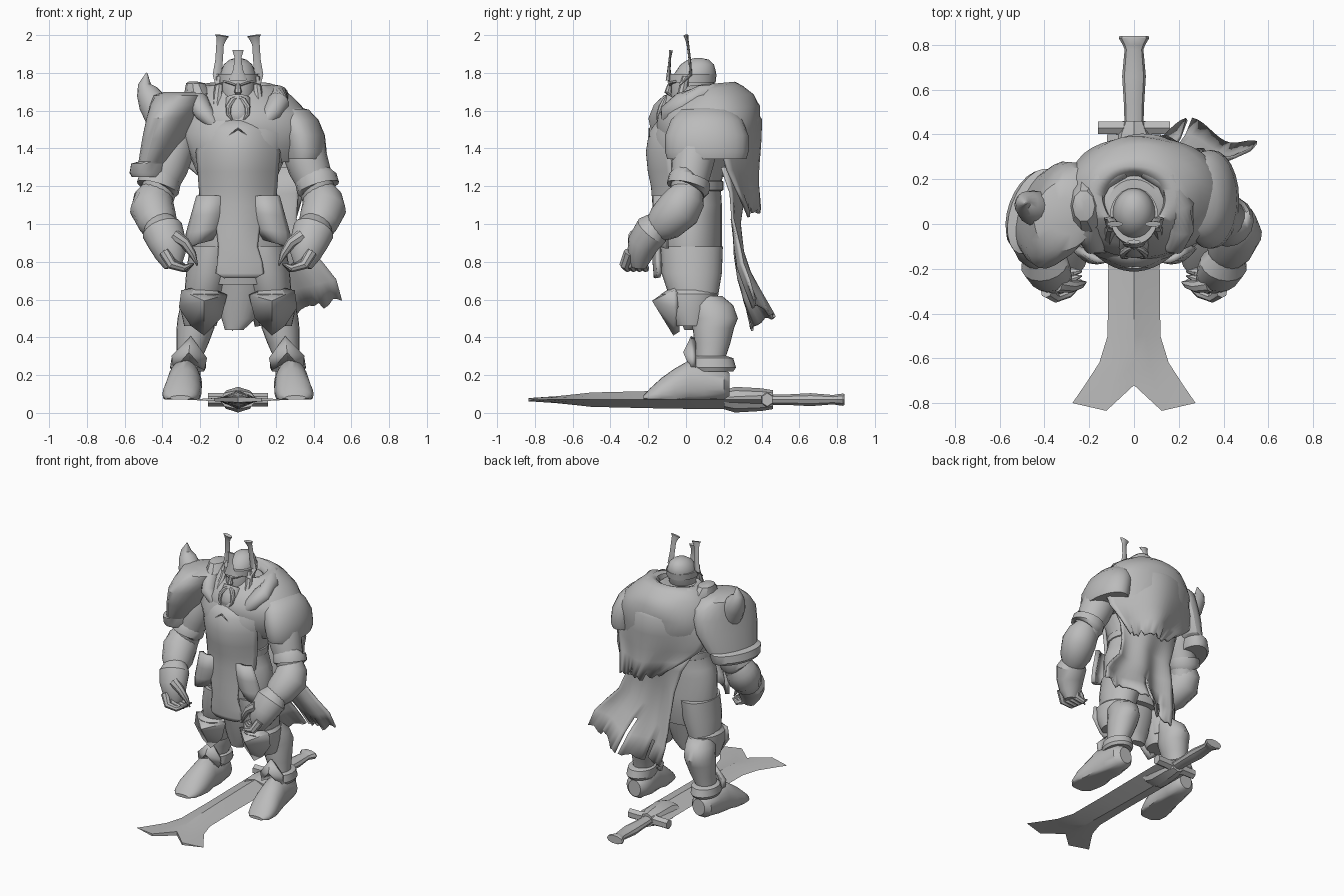
import bpy, bmesh, math, random
from mathutils import Vector, Matrix

random.seed(4)
steel = bpy.data.materials.new("plain grey")
steel.diffuse_color = (0.5, 0.5, 0.5, 1)


def finish(name, bm, angle=40, solid=0.0):
    bmesh.ops.recalc_face_normals(bm, faces=bm.faces)
    me = bpy.data.meshes.new(name)
    bm.to_mesh(me)
    bm.free()
    ob = bpy.data.objects.new(name, me)
    bpy.context.collection.objects.link(ob)
    me.materials.append(steel)
    if solid:
        m = ob.modifiers.new("thickness", 'SOLIDIFY')
        m.thickness, m.offset = solid, 0
    bpy.ops.object.select_all(action='DESELECT')
    ob.select_set(True)
    bpy.context.view_layer.objects.active = ob
    bpy.ops.object.shade_smooth_by_angle(angle=math.radians(angle))
    return ob


def skin(bm, rings, closed=True, caps=True):
    for a, b in zip(rings, rings[1:]):
        n = len(a)
        for i in range(n if closed else n - 1):
            j = (i + 1) % n
            bm.faces.new((a[i], a[j], b[j], b[i]))
    if caps:
        bm.faces.new(rings[0])
        bm.faces.new(rings[-1])


# Stack of elliptical rings: (height, cx, c2, rx, r2) along Z or Y
def loft(name, rows, axis='Z', n=24, lump=0.0, tilt=0.0, floor=None, angle=40):
    bm, rings = bmesh.new(), []
    for k, (t, cx, c2, rx, r2) in enumerate(rows):
        ring = []
        for i in range(n):
            a = math.tau * i / n
            g = 1 + lump * (math.sin(5 * a + 1.7 * k) + 0.6 * math.sin(8 * a - 2.3 * k))
            x, w = cx + rx * g * math.cos(a), c2 + r2 * g * math.sin(a)
            p = (x, w, t + tilt * w) if axis == 'Z' else (x, t, w if floor is None else max(w, floor))
            ring.append(bm.verts.new(p))
        rings.append(ring)
    skin(bm, rings)
    return finish(name, bm, angle)


# Round tube through (x, y, z, radius) points
def tube(name, pts, n=16, flat=1.0, angle=40):
    bm, rings = bmesh.new(), []
    ps = [Vector(p[:3]) for p in pts]
    for i, p in enumerate(ps):
        d = (ps[min(i + 1, len(ps) - 1)] - ps[max(i - 1, 0)]).normalized()
        side = Vector((0, 1, 0)).cross(d)
        side = side.normalized() if side.length > 0.05 else Vector((1, 0, 0))
        up = d.cross(side)
        r = pts[i][3]
        rings.append([bm.verts.new(p + side * r * math.cos(math.tau * k / n)
                                   + up * r * flat * math.sin(math.tau * k / n)) for k in range(n)])
    skin(bm, rings)
    return finish(name, bm, angle)


# Hanging cloth or curved plate: rows of (z, cx, half width, y, bow)
def sheet(name, rows, nu=20, solid=0.015, fold=0.0, ragged=0.0, slope=0.0, holes=()):
    bm, rings = bmesh.new(), []
    last = len(rows) - 1
    for k, (z, cx, hw, y, bow) in enumerate(rows):
        ring = []
        for i in range(nu + 1):
            u = 2 * i / nu - 1
            f = fold * (k / last) * math.sin(5.5 * u + 0.3 * k)
            dz = slope * u * (k / last) + (random.uniform(-ragged, ragged) if k == last else 0)
            ring.append(bm.verts.new((cx + hw * u, y + bow * u * u + f, z + dz)))
        rings.append(ring)
    skin(bm, rings, closed=False, caps=False)
    bm.faces.ensure_lookup_table()
    bmesh.ops.delete(bm, geom=[bm.faces[h] for h in holes], context='FACES')
    return finish(name, bm, 50, solid)


# Ridged plate: XZ outline at depth y, fanned to a raised centre
def crest(name, outline, y, apex, solid=0.03):
    bm = bmesh.new()
    vs = [bm.verts.new((x, y, z)) for x, z in outline]
    c = bm.verts.new(apex)
    for a, b in zip(vs, vs[1:] + vs[:1]):
        bm.faces.new((a, b, c))
    return finish(name, bm, 30, solid)


# Body and tabard
loft("torso", [(.68, 0, .03, .2, .13), (.82, 0, .03, .25, .16), (.9, 0, .02, .25, .17), (1.05, 0, .02, .245, .17),
               (1.1, 0, .02, .225, .17), (1.18, 0, .02, .2, .165), (1.23, 0, .02, .2, .17), (1.35, 0, .02, .25, .2),
               (1.48, 0, .04, .3, .22), (1.6, 0, .08, .26, .2), (1.7, 0, .08, .12, .12)])
loft("belt", [(1.17, 0, .02, .19, .16), (1.18, 0, .02, .207, .178), (1.225, 0, .02, .207, .178), (1.235, 0, .02, .19, .16)])
sheet("breastplate_tabard", [(1.57, 0, .16, -.12, .08), (1.48, 0, .19, -.185, .1), (1.38, 0, .215, -.2, .12),
                             (1.28, 0, .205, -.19, .12), (1.2, 0, .2, -.173, .11), (1.1, 0, .19, -.165, .1),
                             (.98, 0, .11, -.165, .02), (.88, 0, .1, -.165, .02), (.8, .01, .115, -.165, .02),
                             (.74, .01, .125, -.16, .02), (.715, .01, .08, -.158, .01)], solid=.025)
crest("chest_chevron", [(-.06, 1.46), (0, 1.5), (.06, 1.46), (0, 1.51)], -.193, (0, -.197, 1.505), .006)
loft("under_cloth", [(.44, -.02, .02, .05, .03), (.5, 0, .02, .09, .05), (.65, 0, .02, .13, .09), (.78, 0, .02, .16, .12)], lump=.03)

# Fur mantle around the neck, draped further over the left shoulder
loft("fur_mantle", [(1.33, .06, .15, .32, .22), (1.42, .05, .13, .36, .255), (1.51, .04, .12, .365, .275),
                    (1.59, .03, .12, .33, .27), (1.655, .015, .13, .28, .225), (1.705, .005, .13, .23, .17),
                    (1.73, 0, .12, .18, .14), (1.72, 0, .11, .14, .125), (1.62, 0, .1, .12, .1)],
     n=48, lump=.014, tilt=.09, angle=60)
for s, n in ((1, "left"), (-1, "right")):
    tube(n + "_fur_roll", [(s * .13, -.1, 1.53, .03), (s * .18, -.09, 1.59, .05), (s * .21, -.02, 1.64, .06),
                           (s * .21, .08, 1.675, .06), (s * .15, .2, 1.69, .055), (s * .05, .25, 1.69, .045)], angle=60)

# Shoulder armour
loft("left_shoulder_pad", [(1.345, .35, .11, .112, .21), (1.38, .35, .11, .12, .22), (1.47, .335, .11, .125, .22),
                           (1.55, .305, .11, .122, .19), (1.605, .275, .11, .1, .14), (1.63, .25, .11, .03, .05)])
pauldron = [loft("right_pauldron", [(1.25, -.45, .04, .1, .18), (1.27, -.452, .04, .11, .19), (1.32, -.445, .04, .105, .2),
                                    (1.33, -.42, .05, .09, .2), (1.45, -.375, .06, .115, .24), (1.56, -.34, .06, .125, .25),
                                    (1.63, -.32, .07, .135, .22), (1.68, -.31, .07, .135, .16), (1.7, -.3, .07, .09, .08)], angle=30),
            tube("pauldron_spike", [(-.4, .05, 1.54, .08), (-.455, .055, 1.64, .078), (-.49, .06, 1.7, .058),
                                    (-.505, .06, 1.74, .034), (-.492, .06, 1.8, .004)])]
pivot = Vector((-.4, .05, 0))
turn = Matrix.Translation(pivot) @ Matrix.Rotation(math.radians(-20), 4, 'Z') @ Matrix.Translation(-pivot)
for ob in pauldron:
    ob.data.transform(turn)
# Raised inner corner of the pauldron
loft("pauldron_collar", [(1.6, -.22, .08, .08, .16), (1.69, -.21, .08, .075, .12), (1.745, -.225, .08, .05, .07),
                         (1.755, -.24, .08, .02, .03)], n=10, angle=30)

# Head, face and beard
loft("head", [(1.56, 0, .03, .05, .06), (1.62, 0, .01, .08, .085), (1.68, 0, .025, .09, .105), (1.74, 0, .035, .094, .115),
              (1.8, 0, .05, .094, .11), (1.845, 0, .06, .075, .088), (1.87, 0, .065, .045, .055), (1.88, 0, .065, .01, .012)])
tube("nose", [(0, -.075, 1.755, .01), (0, -.088, 1.73, .013), (0, -.095, 1.7, .02), (0, -.08, 1.685, .012)], n=8)
tube("beard", [(0, -.06, 1.665, .065), (0, -.09, 1.61, .072), (0, -.11, 1.57, .066), (0, -.12, 1.54, .045),
               (0, -.125, 1.525, .015)], flat=.7)
for s, n in ((1, "left"), (-1, "right")):
    tube(n + "_brow", [(s * .01, -.082, 1.74, .012), (s * .04, -.078, 1.752, .013), (s * .075, -.047, 1.76, .01)], n=8)
    tube(n + "_moustache", [(0, -.095, 1.67, .012), (s * .03, -.11, 1.655, .016), (s * .05, -.13, 1.62, .016),
                            (s * .05, -.145, 1.58, .012), (s * .03, -.15, 1.55, .005)], n=8)
    tube(n + "_cheek_guard", [(s * .095, .0, 1.78, .02), (s * .105, -.02, 1.69, .025), (s * .11, -.06, 1.63, .025),
                              (s * .1, -.1, 1.57, .02), (s * .075, -.12, 1.54, .006)], n=8)
    # Crown horns
    tube(n + "_crown_horn", [(s * .1, -.03, 1.74, .02), (s * .11, .025, 1.79, .024), (s * .1, .02, 1.87, .02),
                             (s * .095, .01, 1.95, .02), (s * .088, .004, 1.98, .026), (s * .085, .0, 1.998, .038)], n=8, flat=.35)
loft("crown_band", [(1.755, 0, .03, .1, .12), (1.75, 0, .03, .106, .127), (1.795, 0, .035, .108, .127),
                    (1.795, 0, .035, .097, .115)], angle=30)
tube("crown_centre_spike", [(0, -.09, 1.76, .05), (0, -.09, 1.82, .025), (0, -.085, 1.88, .018), (0, -.08, 1.92, .03)], n=8, flat=.35)

for s, n in ((1, "left"), (-1, "right")):
    # Arms and gauntlets
    tube(n + "_upper_arm", [(s * .31, .08, 1.52, .1), (s * .345, .05, 1.4, .115), (s * .375, .03, 1.3, .11),
                            (s * .415, .015, 1.2, .095), (s * .43, .0, 1.1, .08)])
    tube(n + "_arm_cuff", [(s * .41, .025, 1.245, .095), (s * .412, .02, 1.24, .112), (s * .425, .01, 1.19, .115),
                           (s * .43, .005, 1.18, .1)])
    tube(n + "_vambrace", [(s * .43, .02, 1.19, .075), (s * .445, .0, 1.14, .105), (s * .455, -.035, 1.08, .118),
                           (s * .425, -.11, 1.01, .105), (s * .41, -.15, .975, .08)])
    tube(n + "_glove", [(s * .42, -.13, 1.02, .07), (s * .4, -.18, .965, .11), (s * .375, -.225, .9, .1),
                        (s * .355, -.245, .83, .08), (s * .345, -.25, .77, .045)], flat=.85, angle=30)
    for i in range(4):
        o = .032 * i
        tube(n + "_finger_%d" % (i + 1), [(s * (.39 - o * .4), -.3 + o, .85, .03), (s * (.35 - o * .3), -.325 + o, .785, .027),
                                          (s * (.29 - o * .2), -.31 + o, .765, .02), (s * .235, -.27 + o * .6, .79, .005)], n=8)
    tube(n + "_thumb", [(s * .34, -.27, .94, .035), (s * .28, -.28, .9, .028), (s * .24, -.27, .84, .02), (s * .215, -.26, .78, .004)], n=8)

    # Hip plates curving round the side
    sheet(n + "_hip_plate", [(1.15, s * .145, .065, -.16, .03), (1.05, s * .16, .08, -.165, .05),
                             (.97, s * .175, .09, -.165, .06), (.9, s * .2, .07, -.15, .05)], nu=8, solid=.03, slope=-.03 * s)

    # Legs
    loft(n + "_thigh", [(.52, s * .19, .06, .085, .1), (.62, s * .18, .04, .105, .13), (.74, s * .155, .03, .12, .16),
                        (.88, s * .135, .03, .12, .165)])
    crest(n + "_knee_plate", [(s * x, z) for x, z in ((.07, .62), (.1, .51), (.18, .42), (.24, .47), (.3, .56), (.29, .64), (.18, .66))],
          -.05, (s * .18, -.16, .59), .04)
    loft(n + "_knee_cuff", [(.46, s * .2, .03, .085, .085), (.55, s * .195, .02, .11, .13), (.63, s * .185, .02, .118, .15),
                            (.65, s * .185, .02, .1, .12)], angle=30)
    loft(n + "_shin", [(.16, s * .265, .12, .065, .075), (.28, s * .26, .13, .065, .075), (.37, s * .24, .14, .085, .095),
                       (.45, s * .225, .145, .1, .11), (.5, s * .22, .155, .1, .12), (.57, s * .21, .13, .095, .12),
                       (.62, s * .19, .1, .08, .09)])
    loft(n + "_ankle_cuff", [(.22, s * .265, .14, .085, .11), (.24, s * .265, .14, .095, .125), (.29, s * .262, .14, .09, .11),
                             (.3, s * .26, .13, .07, .09)], angle=30)
    crest(n + "_shin_plate", [(s * x, z) for x, z in ((.17, .29), (.25, .4), (.345, .3), (.34, .23), (.26, .28), (.18, .23))],
          .04, (s * .26, .0, .32))
    loft(n + "_boot", [(.23, s * .265, .15, .05, .06), (.2, s * .27, .15, .08, .085), (.1, s * .275, .15, .085, .11),
                       (.02, s * .285, .15, .09, .13), (-.06, s * .29, .12, .098, .115), (-.13, s * .3, .1, .1, .085),
                       (-.19, s * .305, .085, .085, .045), (-.225, s * .305, .08, .055, .012)], axis='Y', floor=.07)

# Torn cape in two layers, trailing to one side
sheet("upper_cape", [(1.64, .02, .27, .34, -.12), (1.55, .03, .35, .395, -.22), (1.42, .04, .38, .385, -.2),
                     (1.3, .06, .34, .37, -.15), (1.2, .09, .26, .365, -.1), (1.08, .13, .18, .37, -.05)],
      fold=.02, ragged=.03, slope=-.03)
sheet("lower_cape", [(1.3, .06, .28, .33, -.14), (1.15, .09, .23, .3, -.06), (1, .11, .2, .27, -.02), (.85, .14, .22, .28, 0),
                     (.74, .19, .26, .31, -.02), (.64, .23, .29, .36, -.05), (.52, .26, .29, .43, -.1)],
      nu=24, fold=.04, ragged=.02, slope=.08, holes=(107, 124, 131))

# Greatsword lying flat: cross-sections of (edge y, mid y, ridge y, half width, half thickness)
prof = [(-.8, -.835, -.72, .275, .015), (-.72, -.73, -.69, .22, .018), (-.62, -.62, -.62, .155, .025),
        (-.5, -.5, -.5, .118, .038), (-.2, -.2, -.2, .115, .045), (.1, .1, .1, .118, .05), (.4, .4, .4, .12, .05)]
bm, rings = bmesh.new(), []
for ye, ym, yr, w, h in prof:
    pts = [(-w, ye, 0), (-w * .45, ym, h * .55), (0, yr, h), (w * .45, ym, h * .55),
           (w, ye, 0), (w * .45, ym, -h * .55), (0, yr, -h), (-w * .45, ym, -h * .55)]
    rings.append([bm.verts.new((x, y, z + .07)) for x, y, z in pts])
skin(bm, rings, caps=False)
for r in (rings[0], rings[-1]):
    for f in ((0, 1, 7), (1, 2, 6, 7), (2, 3, 5, 6), (3, 4, 5)):
        bm.faces.new([r[i] for i in f])
finish("sword_blade", bm, 25)
loft("sword_collar", [(.2, 0, .07, .1, .05), (.26, 0, .07, .09, .068), (.4, 0, .07, .08, .06), (.46, 0, .07, .05, .05)],
     axis='Y', n=8, angle=25)
for s, n in ((1, "left"), (-1, "right")):
    tube(n + "_sword_guard", [(0, .425, .07, .045), (s * .08, .43, .07, .036), (s * .16, .43, .07, .036)], n=6, flat=.9, angle=25)
loft("sword_grip", [(.44, 0, .07, .042, .03), (.55, 0, .07, .046, .03), (.66, 0, .07, .053, .036), (.78, 0, .07, .042, .026),
                    (.8, 0, .07, .05, .03), (.83, 0, .07, .068, .034), (.84, 0, .07, .065, .03)], axis='Y', n=10, angle=30)
